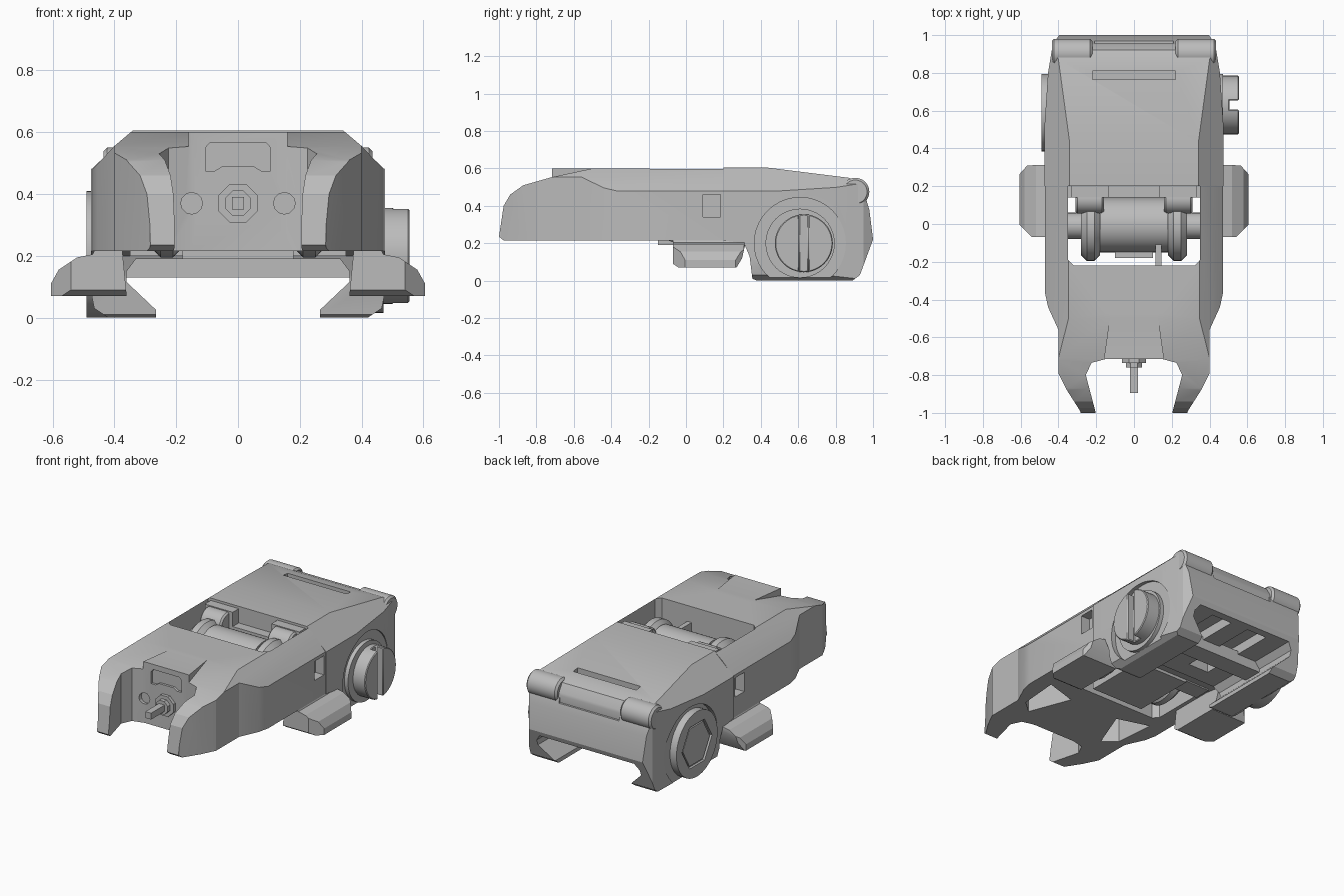
import bpy, bmesh, math
from mathutils import Vector

cube = bpy.data.objects.get("Cube")
if cube:
    bpy.data.objects.remove(cube)

grey = bpy.data.materials.new("matte_grey")
grey.use_nodes = True
grey.diffuse_color = (0.5, 0.5, 0.5, 1)
grey.node_tree.nodes["Principled BSDF"].inputs["Base Color"].default_value = (0.5, 0.5, 0.5, 1)


def prism(name, pts, axis, lo, hi):
    """Extrude a 2D outline along an axis."""
    place = {"X": lambda a, b, t: (t, a, b),
             "Y": lambda a, b, t: (a, t, b),
             "Z": lambda a, b, t: (a, b, t)}[axis]
    bm = bmesh.new()
    ends = [[bm.verts.new(place(a, b, t)) for a, b in pts] for t in (lo, hi)]
    for ring in ends:
        bm.faces.new(ring)
    n = len(pts)
    for i in range(n):
        j = (i + 1) % n
        bm.faces.new((ends[0][i], ends[0][j], ends[1][j], ends[1][i]))
    bmesh.ops.recalc_face_normals(bm, faces=bm.faces)
    mesh = bpy.data.meshes.new(name)
    bm.to_mesh(mesh)
    bm.free()
    mesh.materials.append(grey)
    ob = bpy.data.objects.new(name, mesh)
    bpy.context.collection.objects.link(ob)
    return ob


def box(name, x, y, z):
    return prism(name, [(x[0], y[0]), (x[1], y[0]), (x[1], y[1]), (x[0], y[1])], "Z", *z)


def disc(name, a, b, r, axis, lo, hi, sides=40, turn=0.0):
    pts = [(a + r * math.cos(turn + math.tau * i / sides),
            b + r * math.sin(turn + math.tau * i / sides)) for i in range(sides)]
    return prism(name, pts, axis, lo, hi)


def sym(half):
    return half + [(-x, v) for x, v in reversed(half)]


def combine(ob, tool, operation="DIFFERENCE"):
    mod = ob.modifiers.new("cut", "BOOLEAN")
    mod.object, mod.operation, mod.solver = tool, operation, "EXACT"
    bpy.context.view_layer.objects.active = ob
    bpy.ops.object.modifier_apply(modifier=mod.name)
    bpy.data.objects.remove(tool)


def bevel(ob, width, segments=1):
    mod = ob.modifiers.new("bevel", "BEVEL")
    mod.width, mod.segments, mod.limit_method = width, segments, "ANGLE"
    mod.angle_limit = math.radians(50)


# Clamp base: side profile trimmed by plan and section
base = prism("clamp_base", [
    (0.2, 0.215), (0.31, 0.2), (0.34, 0.13), (0.355, 0.01), (0.38, 0), (0.89, 0), (0.93, 0.03),
    (1, 0.22), (0.98, 0.38), (0.95, 0.48), (0.92, 0.53), (0.87, 0.55),
    (0.43, 0.605), (0.2, 0.605)], "X", -0.6, 0.6)
combine(base, prism("plan", sym([(0.475, 0.1), (0.475, 0.5), (0.455, 0.8), (0.43, 0.95),
                                 (0.39, 1.01)]), "Z", -0.1, 0.8), "INTERSECT")
combine(base, prism("section", sym([(0.42, 0), (0.465, 0.03), (0.475, 0.08), (0.475, 0.48),
                                    (0.4, 0.55), (0.335, 0.61)]), "Y", 0, 1.1), "INTERSECT")
# Rail channel, underside grooves, top slot and side recesses
combine(base, prism("channel", sym([(0.265, -0.1), (0.265, 0.025), (0.36, 0.115),
                                    (0.36, 0.15), (0.33, 0.19)]), "Y", 0, 1.1))
for s in (-1, 1):
    combine(base, box("groove", sorted((s * 0.06, s * 0.2)), (0.42, 0.94), (0.1, 0.25)))
    combine(base, disc("recess", 0.61, 0.2, 0.245, "X", *sorted((s * 0.445, s * 0.6))))
combine(base, box("top_slot", (-0.22, 0.22), (0.765, 0.81), (0.53, 0.7)))
combine(base, box("rear_relief", (-0.21, 0.21), (0.955, 1.1), (0.42, 0.7)))

# Rear corner rolls, cross bar and clamp bolt
for s, side in ((1, "left"), (-1, "right")):
    roll = disc("rear_roll_" + side, 0.905, 0.475, 0.075, "X", *sorted((s * 0.22, s * 0.435)))
    bevel(roll, 0.012)
box("cross_bar", (-0.36, 0.36), (0.57, 0.69), (0.13, 0.21))
knob = disc("clamp_screw", 0.63, 0.2, 0.155, "X", 0.42, 0.555, 48)
combine(knob, box("screw_slot", (0.505, 0.6), (0.605, 0.655), (0, 0.4)))
bevel(knob, 0.015)
disc("screw_washer", 0.61, 0.2, 0.185, "X", 0.42, 0.47)
nut_plate = disc("nut_plate", 0.59, 0.205, 0.205, "X", -0.49, -0.42, 48)
combine(nut_plate, disc("nut_pocket", 0.59, 0.205, 0.15, "X", -0.55, -0.475, 6))
disc("nut", 0.59, 0.205, 0.135, "X", -0.485, -0.42, 6)

# Folding arm: same three-outline construction
arm = prism("folding_arm", [
    (-1, 0.235), (-0.975, 0.215), (0.2, 0.215), (0.205, 0.6), (-0.5, 0.6), (-0.72, 0.553),
    (-0.87, 0.51), (-0.94, 0.46), (-0.975, 0.4)], "X", -0.6, 0.6)
combine(arm, prism("plan", sym([(0.47, 0.3), (0.47, -0.37), (0.455, -0.44), (0.4, -0.56),
                                (0.4, -0.79), (0.355, -0.88), (0.285, -0.99), (0.27, -1.1)]),
                   "Z", 0, 0.8), "INTERSECT")
combine(arm, prism("section", sym([(0.47, 0.1), (0.47, 0.48), (0.4, 0.555), (0.335, 0.61)]),
                   "Y", -1.2, 0.5), "INTERSECT")
# Raised bridge behind the post
combine(arm, prism("bridge", sym([(0.125, -0.47), (0.16, -0.72)]), "Z", 0.4, 0.6), "UNION")
# Sight notch, hinge window and underside pockets
combine(arm, prism("notch", sym([(0.205, -1.1), (0.205, -0.99), (0.255, -0.8), (0.225, -0.735),
                                 (0.15, -0.715)]), "Z", 0, 0.8))
combine(arm, prism("window", sym([(0.32, -0.22), (0.35, -0.19), (0.35, 0.3)]), "Z", 0, 0.8))
for s in (-1, 1):
    combine(arm, prism("pocket", [(s * 0.17, -0.36), (s * 0.37, -0.3), (s * 0.35, -0.55),
                                  (s * 0.27, -0.62)], "Z", 0, 0.45))
    combine(arm, box("side_notch", sorted((s * 0.41, s * 0.6)), (0.09, 0.185), (0.34, 0.46)))
    combine(arm, disc("wall_dimple", s * 0.15, 0.37, 0.035, "Y", -0.8, -0.7, 12))
panel = prism("panel", sym([(0.05, 0.49), (0.075, 0.475), (0.105, 0.475), (0.105, 0.55),
                            (0.09, 0.567)]), "Y", -0.8, -0.7)
combine(arm, panel)

# Front post with octagonal collar
disc("post_collar", 0, 0.37, 0.068, "Y", -0.735, -0.69, 8, math.pi / 8)
disc("post_neck", 0, 0.37, 0.045, "Y", -0.76, -0.72, 8, math.pi / 8)
box("sight_post", (-0.02, 0.02), (-0.895, -0.72), (0.35, 0.39))

# Hinge drum, tongue and barrels inside the window
disc("hinge_drum", -0.005, 0.4, 0.145, "X", -0.18, 0.18, 48)
box("hinge_tongue", (-0.18, 0.18), (-0.15, 0.25), (0.19, 0.36))
box("hinge_rear_block", (-0.35, 0.35), (0.14, 0.25), (0.2, 0.5))
box("drum_bar", (-0.1, 0.1), (-0.18, -0.14), (0.38, 0.42))
box("release_lever", (0.115, 0.145), (-0.22, -0.06), (0.42, 0.5))
for s, side in ((1, "left"), (-1, "right")):
    flange = disc("drum_flange_" + side, -0.01, 0.38, 0.185, "X",
                  *sorted((s * 0.18, s * 0.28)), 40)
    bevel(flange, 0.03)
    disc("hinge_pin_" + side, -0.01, 0.38, 0.07, "X", *sorted((s * 0.27, s * 0.38)), 24)
    barrel = disc("hinge_barrel_" + side, 0.13, 0.51, 0.075, "X",
                  *sorted((s * 0.16, s * 0.31)), 32)
    bevel(barrel, 0.01)
    box("barrel_cap_" + side, sorted((s * 0.135, s * 0.33)), (0.14, 0.225), (0.45, 0.59))

# Finger tabs under the sides of the arm
for s, side in ((1, "left"), (-1, "right")):
    tab = prism("finger_tab_" + side, [(s * x, z) for x, z in (
        (0.36, 0.07), (0.605, 0.07), (0.605, 0.11), (0.58, 0.155), (0.52, 0.195),
        (0.47, 0.205), (0.46, 0.225), (0.375, 0.225))], "Y", -0.1, 0.4)
    combine(tab, prism("plan", [(s * x, y) for x, y in (
        (0.3, -0.07), (0.54, -0.07), (0.61, 0), (0.61, 0.26), (0.565, 0.31), (0.3, 0.32))],
        "Z", 0, 0.5), "INTERSECT")
    combine(tab, prism("profile", [(-0.07, 0.09), (-0.04, 0.07), (0.27, 0.07), (0.3, 0.12),
                                   (0.32, 0.21), (0.32, 0.3), (-0.07, 0.3)],
                       "X", -0.7, 0.7), "INTERSECT")

# Smooth only the shallow curves
for ob in bpy.context.scene.objects:
    ob.select_set(ob.type == "MESH")
bpy.context.view_layer.objects.active = base
bpy.ops.object.shade_smooth_by_angle(angle=math.radians(20))
